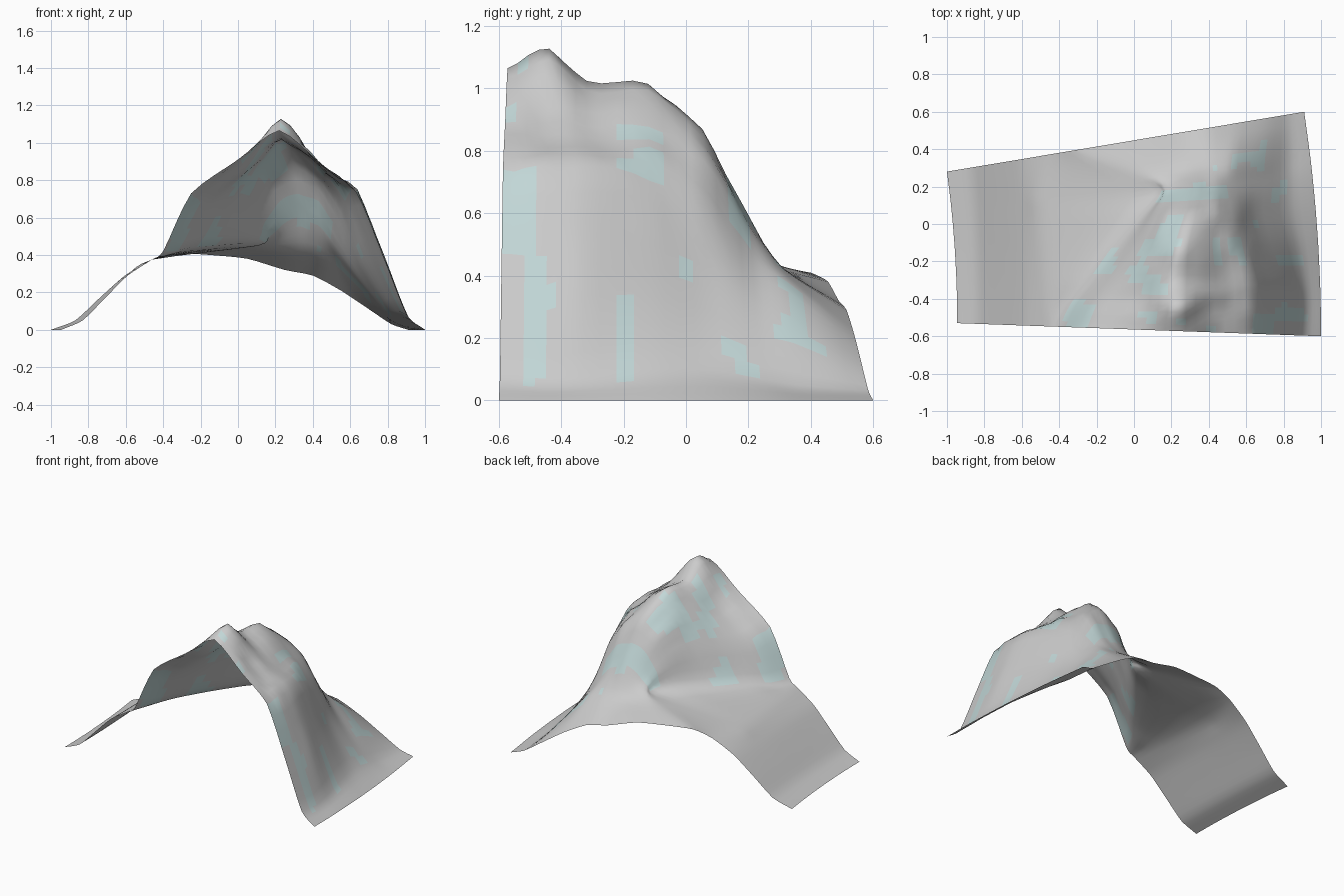
import bpy, bmesh
from mathutils import Vector, noise

if "Cube" in bpy.data.objects:
    bpy.data.objects.remove(bpy.data.objects["Cube"])

# Mountain cross-sections, front to back: foot, left slope, summit, right slope (x, z)
SECTIONS = [
    [(-.40, .42), (-.25, .73), (.00, .91), (.22, 1.065), (.44, .89), (.63, .74), (.78, .38), (.90, .08)],
    [(-.34, .42), (-.20, .68), (.03, .88), (.23, 1.13), (.43, .89), (.64, .74), (.79, .37), (.91, .07)],
    [(-.25, .44), (-.12, .66), (.05, .86), (.23, 1.03), (.44, .88), (.63, .74), (.77, .42), (.90, .08)],
    [(-.12, .45), (.01, .67), (.12, .87), (.25, 1.01), (.42, .88), (.58, .72), (.70, .42), (.86, .10)],
    [(.02, .46), (.10, .64), (.18, .79), (.30, .86), (.43, .80), (.55, .62), (.65, .36), (.82, .10)],
    [(.11, .45), (.17, .50), (.24, .56), (.34, .60), (.43, .56), (.52, .45), (.66, .26), (.82, .07)],
    [(-.05, .43), (.09, .44), (.22, .43), (.32, .43), (.42, .42), (.52, .38), (.66, .23), (.82, .05)],
    [(-.33, .41), (-.15, .40), (.05, .38), (.25, .32), (.40, .29), (.55, .21), (.70, .11), (.82, .03)],
]
# y of each section at its left and right end
ROW_Y = [(-.53, -.60), (-.42, -.45), (-.30, -.33), (-.14, -.11),
         (.00, .08), (.08, .25), (.16, .37), (.28, .60)]
# Shared left apron, shifted left towards the back (x, z, shift)
APRON = [(-.83, .05, .04), (-.71, .17, .03), (-.59, .29, .015), (-.46, .375, 0)]
STEPS = 4


def spline(points, steps):
    """Catmull-Rom samples through a list of vectors."""
    pts = [points[0] * 2 - points[1]] + points + [points[-1] * 2 - points[-2]]
    out = []
    for i in range(1, len(pts) - 2):
        a, b, c, d = pts[i - 1:i + 3]
        for k in range(steps):
            t = k / steps
            curve = 0.5 * (2 * b + (c - a) * t + (2 * a - 5 * b + 4 * c - d) * t * t
                           + (3 * b - a - 3 * c + d) * t ** 3)
            # Partly straightened, for a craggier surface
            out.append(curve.lerp(b.lerp(c, t), .4))
    return out + [points[-1]]


def section(profile, ys):
    """One full cross-section from the left edge to the right edge."""
    yl, yr = ys
    v = ((yl + .53) / .81) ** 2
    left = -.945 - .055 * v
    right = 1 - .09 * ((yr + .6) / 1.2) ** 2
    apron = [(x - s * v, z) for x, z, s in APRON]
    row = [(left, 0)] + apron + profile + [(right, 0)]
    return [Vector((x, yl + (yr - yl) * (x - left) / (right - left), z)) for x, z in row]


# Loft the sections in both directions
rows = [spline(section(p, y), STEPS) for p, y in zip(SECTIONS, ROW_Y)]
columns = [spline(list(c), STEPS) for c in zip(*rows)]

bm = bmesh.new()
grid = []
for col in columns:
    line = []
    for j, p in enumerate(col):
        # Rough rock relief on the raised part
        mask = min(1, max(0, (p.z - .46) / .15))
        if 0 < j < len(col) - 1:
            p = p + Vector((0, 0, .022 * mask * noise.noise(p * 9)))
        line.append(bm.verts.new((p.x, p.y, max(0, p.z))))
    grid.append(line)
for a, b in zip(grid, grid[1:]):
    for j in range(len(a) - 1):
        bm.faces.new((a[j], b[j], b[j + 1], a[j + 1]))
bm.normal_update()

# Pale ice streaks on the steep faces
for f in bm.faces:
    f.smooth = True
    c = f.calc_center_median()
    streak = noise.noise(Vector((c.x * 5, c.y * 9, c.z * 1.5)))
    f.material_index = int(f.normal.z < .7 and c.x > -.45 and streak > .12)

mesh = bpy.data.meshes.new("mountain_terrain")
bm.to_mesh(mesh)
bm.free()
for name, color in (("rock", (.62, .62, .62, 1)), ("ice", (.54, .68, .68, 1))):
    mat = bpy.data.materials.new(name)
    mat.diffuse_color = color
    mat.use_nodes = True
    mat.node_tree.nodes["Principled BSDF"].inputs["Base Color"].default_value = mat.diffuse_color
    mesh.materials.append(mat)
bpy.context.collection.objects.link(bpy.data.objects.new("mountain_terrain", mesh))
